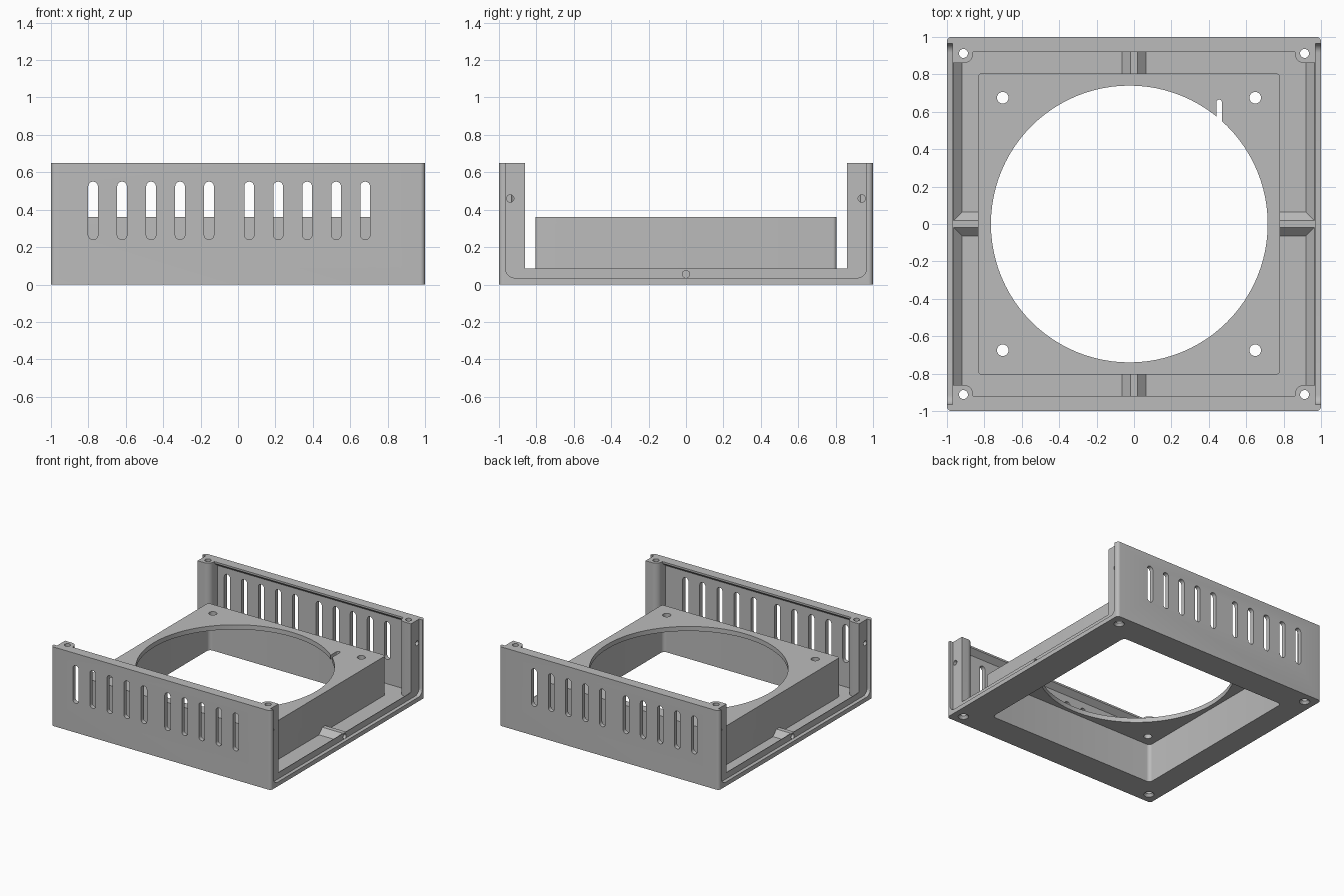
import bpy, bmesh, math
from mathutils import Vector

if "Cube" in bpy.data.objects:
    bpy.data.objects.remove(bpy.data.objects["Cube"], do_unlink=True)

gray = bpy.data.materials.new("matte gray")
gray.use_nodes = True
gray.diffuse_color = (0.5, 0.5, 0.5, 1)
gray.node_tree.nodes["Principled BSDF"].inputs["Base Color"].default_value = (0.5, 0.5, 0.5, 1)

PLACE = {"x": lambda u, v, w: (w, u, v),
         "y": lambda u, v, w: (u, w, v),
         "z": lambda u, v, w: (u, v, w)}


def arc(cx, cy, r, start, end, steps):
    """Points along an arc, angles in degrees."""
    return [(cx + r * math.cos(math.radians(start + (end - start) * i / steps)),
             cy + r * math.sin(math.radians(start + (end - start) * i / steps)))
            for i in range(steps + 1)]


def circle(cx, cy, r, n=24):
    return arc(cx, cy, r, 0, 360, n)[:-1]


def rounded(x0, x1, y0, y1, r, n=6):
    """Rounded rectangle outline."""
    return (arc(x1 - r, y1 - r, r, 0, 90, n) + arc(x0 + r, y1 - r, r, 90, 180, n)
            + arc(x0 + r, y0 + r, r, 180, 270, n) + arc(x1 - r, y0 + r, r, 270, 360, n))


def rect(x0, x1, y0, y1):
    return [(x0, y0), (x1, y0), (x1, y1), (x0, y1)]


def solid(name, axis, prisms):
    """One object made of extruded outlines: (outline, from, to[, end outline])."""
    bm = bmesh.new()
    for outline, a, b, *end in prisms:
        last = end[0] if end else outline
        lo = [bm.verts.new(PLACE[axis](u, v, a)) for u, v in outline]
        hi = [bm.verts.new(PLACE[axis](u, v, b)) for u, v in last]
        bm.faces.new(lo)
        bm.faces.new(hi)
        for i in range(len(lo)):
            j = (i + 1) % len(lo)
            bm.faces.new((lo[i], lo[j], hi[j], hi[i]))
    bmesh.ops.recalc_face_normals(bm, faces=bm.faces)
    mesh = bpy.data.meshes.new(name)
    bm.to_mesh(mesh)
    bm.free()
    mesh.materials.append(gray)
    obj = bpy.data.objects.new(name, mesh)
    bpy.context.collection.objects.link(obj)
    return obj


def combine(target, tool, operation="DIFFERENCE"):
    """Apply a boolean and discard the tool."""
    mod = target.modifiers.new("boolean", "BOOLEAN")
    mod.operation, mod.solver, mod.object = operation, "EXACT", tool
    bpy.context.view_layer.objects.active = target
    bpy.ops.object.modifier_apply(modifier=mod.name)
    bpy.data.objects.remove(tool, do_unlink=True)


def cut(axis, prisms):
    combine(housing, solid("cutter", axis, prisms))


def add(axis, prisms):
    combine(housing, solid("addition", axis, prisms), "UNION")


FLOOR, RIM, TOP = 0.04, 0.085, 0.65
POST = 0.86
corners = [(sx, sy) for sx in (-1, 1) for sy in (-1, 1)]

# Outer block
housing = solid("housing", "z", [(rounded(-1, 1, -1, 1, 0.025), 0, TOP)])

# Shallow U-shaped recess on both open sides
recess = rounded(-0.965, 0.965, 0.035, 0.9, 0.05)
cut("x", [(recess, 0.97, 1.1), (recess, -1.1, -0.97)])

# Side openings above the rim, and the sloped inner side of the rim
cut("x", [(rect(-POST, POST, RIM, 0.9), -1.1, 1.1)])
cut("y", [([(-0.92, FLOOR), (0.92, FLOOR), (0.97, RIM + 0.005), (0.97, 0.8),
            (-0.97, 0.8), (-0.97, RIM + 0.005)], -POST, POST)])

# Hollow between the end walls, leaving an overhanging lip along each top
half = [(0.965, FLOOR), (0.965, 0.60), (0.92, 0.635), (0.92, 0.8)]
cut("x", [(half + [(-y, z) for y, z in reversed(half)], -POST, POST)])

# Round the inner edge of the corner posts
edge = [(0.84, 0.84), (0.91, 0.84)] + arc(0.91, 0.91, 0.05, 270, 180, 6) + [(0.84, 0.91)]
cut("z", [([(sx * x, sy * y) for x, y in edge], FLOOR, 0.8) for sx, sy in corners])

# Ventilation slots in both end walls
slots = []
for first in (-0.775, 0.06):
    for i in range(5):
        x = first + 0.155 * i
        outline = rounded(x - 0.026, x + 0.026, 0.24, 0.55, 0.0259)
        slots += [(outline, -1.1, -0.9), (outline, 0.9, 1.1)]
cut("y", slots)

# Trapezoid floor ribs crossing the middle
rib = [(-0.063, FLOOR - 0.01), (-0.063, FLOOR), (-0.018, RIM),
       (0.018, RIM), (0.063, FLOOR), (0.063, FLOOR - 0.01)]
add("x", [(rib, -0.967, 0.967)])
add("y", [(rib, -0.975, 0.975)])

# Raised square mount with hollow underside
add("z", [(rounded(-0.835, 0.78, -0.805, 0.805, 0.02), 0.01, 0.36)])
cut("z", [(rounded(-0.8, 0.745, -0.77, 0.77, 0.03), -0.1, 0.322)])

# Large round opening, cable notch and mounting holes
cut("z", [(circle(-0.025, 0, 0.74, 96), 0.2, 0.5)])
cut("z", [(rounded(0.44, 0.47, 0.5, 0.665, 0.0149), 0.2, 0.5)])
cut("z", [(circle(x, y, 0.031), 0.2, 0.5) for x in (-0.702, 0.648) for y in (-0.675, 0.675)])

# Through holes in the posts, countersunk underneath
cut("z", [(circle(sx * 0.912, sy * 0.912, 0.024), -0.1, 0.8) for sx, sy in corners])
cut("z", [(circle(sx * 0.912, sy * 0.912, 0.044), -0.005, 0.02,
           circle(sx * 0.912, sy * 0.912, 0.024)) for sx, sy in corners])

# Small screw holes facing the open sides
for sx in (-1, 1):
    lo, hi = sorted((sx * 0.9, sx * 1.05))
    cut("x", [(circle(y, z, 0.02, 16), lo, hi)
              for y, z in ((-0.94, 0.46), (0.94, 0.46), (0, 0.055))])

# Smooth the rounded edges, keep the rest crisp
bpy.ops.object.select_all(action="DESELECT")
housing.select_set(True)
bpy.context.view_layer.objects.active = housing
bpy.ops.object.shade_smooth_by_angle(angle=math.radians(30))
